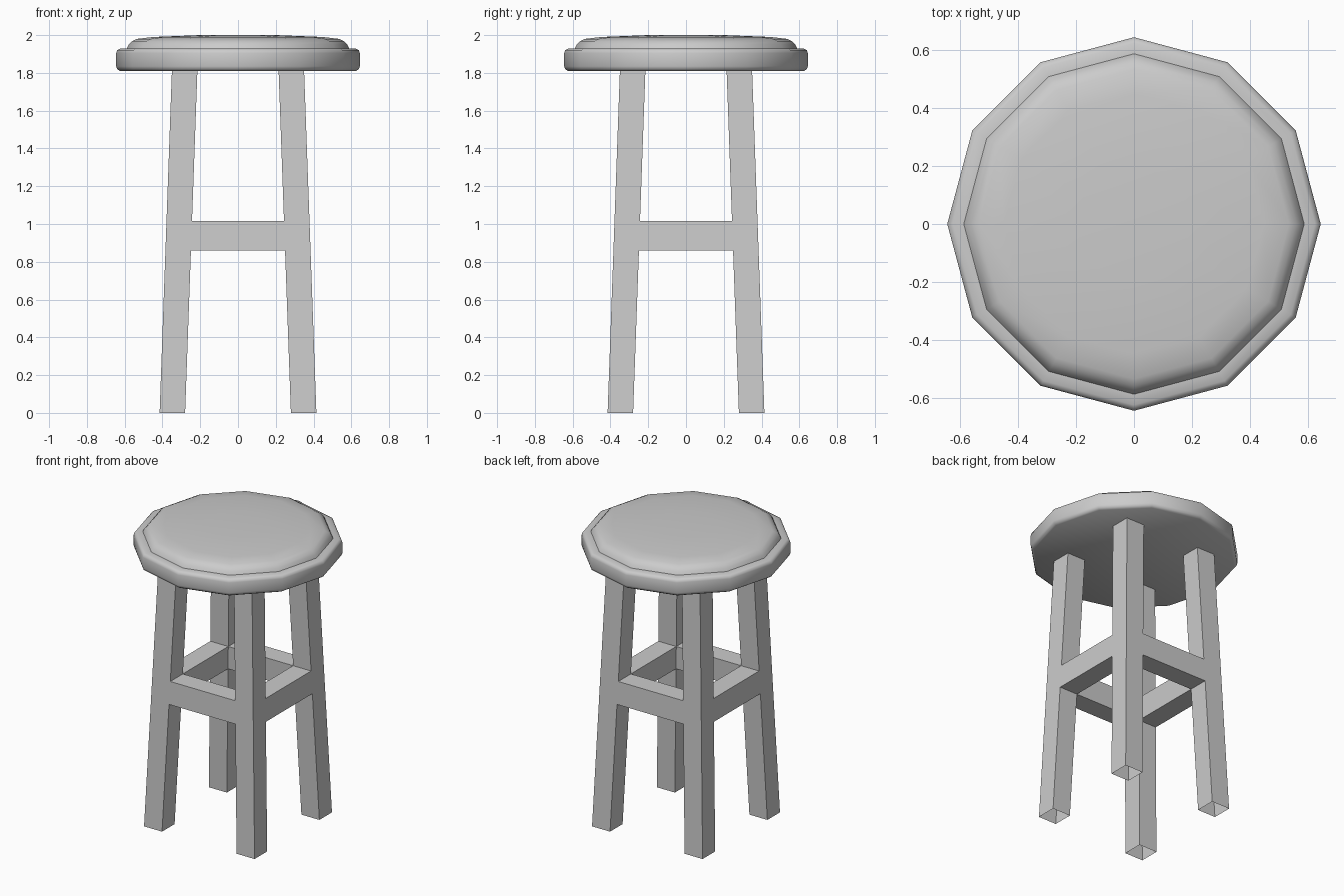
import bpy, bmesh, math

if "Cube" in bpy.data.objects:
    bpy.data.objects.remove(bpy.data.objects["Cube"])

SIDES = 12


def make_object(name, bm):
    bmesh.ops.remove_doubles(bm, verts=bm.verts, dist=0.0005)
    bmesh.ops.recalc_face_normals(bm, faces=bm.faces)
    mesh = bpy.data.meshes.new(name)
    bm.to_mesh(mesh)
    bm.free()
    obj = bpy.data.objects.new(name, mesh)
    bpy.context.collection.objects.link(obj)
    return obj


# Seat: rounded rim and domed cushion, turned as a 12-sided lathe
profile = [(0, 1.81), (0.625, 1.81), (0.64, 1.82), (0.645, 1.835),
           (0.645, 1.905), (0.64, 1.92), (0.625, 1.928), (0.588, 1.93),
           (0.578, 1.95), (0.56, 1.968), (0.535, 1.98), (0.45, 1.99),
           (0.2, 2.0), (0, 2.0)]
bm = bmesh.new()
points = [bm.verts.new((r, 0, z)) for r, z in profile]
edges = [bm.edges.new(pair) for pair in zip(points, points[1:])]
bmesh.ops.spin(bm, geom=points + edges, cent=(0, 0, 0), axis=(0, 0, 1),
               angle=math.tau, steps=SIDES, use_duplicate=False)
seat = make_object("seat", bm)
bpy.context.view_layer.objects.active = seat
seat.select_set(True)
bpy.ops.object.shade_smooth_by_angle(angle=math.radians(50))

# Frame: four splayed legs, open at the ends, with flush rails between them
LEVELS = [0, 0.86, 1.015, 1.81]
WIDTH = 0.135
OUT, IN = 0, 1
bm = bmesh.new()
v = {}
for sx in (-1, 1):
    for sy in (-1, 1):
        for k, z in enumerate(LEVELS):
            outer = 0.415 - 0.065 * z / 1.81
            for a in (OUT, IN):
                for b in (OUT, IN):
                    v[sx, sy, k, a, b] = bm.verts.new(
                        (sx * (outer - a * WIDTH), sy * (outer - b * WIDTH), z))

# Leg sides, left open where a rail joins
for sx in (-1, 1):
    for sy in (-1, 1):
        for k in range(3):
            for side in (OUT, IN):
                if k == 1 and side == IN:
                    continue
                for pair in ([(side, OUT), (side, IN)], [(OUT, side), (IN, side)]):
                    p, q = pair
                    bm.faces.new([v[(sx, sy, k) + p], v[(sx, sy, k) + q],
                                  v[(sx, sy, k + 1) + q], v[(sx, sy, k + 1) + p]])

# Rails: a four-sided tube from leg to leg along each side
section = [(1, OUT), (1, IN), (2, IN), (2, OUT)]
for s in (-1, 1):
    for (k, b), (m, c) in zip(section, section[1:] + section[:1]):
        bm.faces.new([v[-1, s, k, IN, b], v[1, s, k, IN, b],
                      v[1, s, m, IN, c], v[-1, s, m, IN, c]])
        bm.faces.new([v[s, -1, k, b, IN], v[s, 1, k, b, IN],
                      v[s, 1, m, c, IN], v[s, -1, m, c, IN]])
make_object("legs_and_rails", bm)
